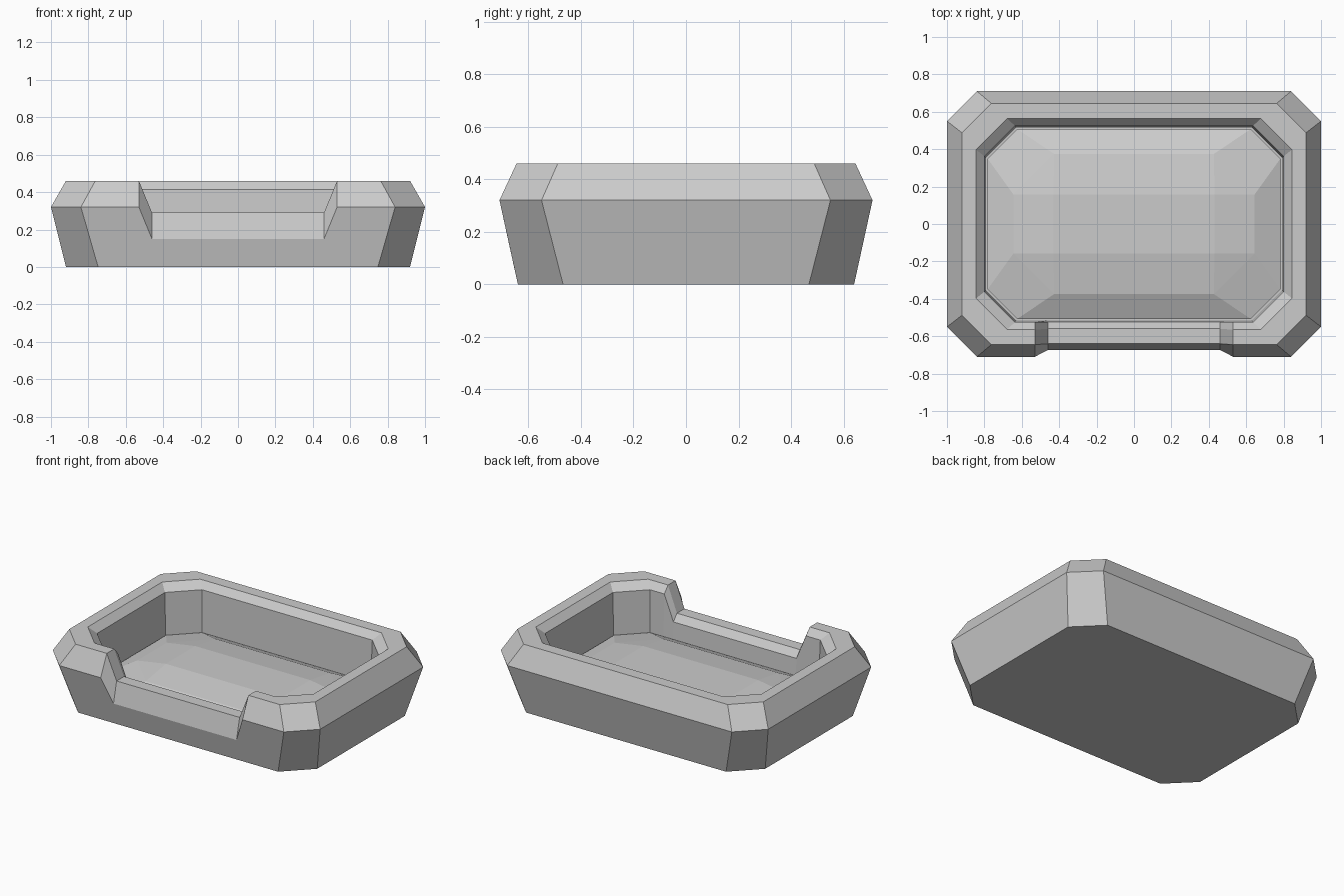
import bpy
import bmesh

if "Cube" in bpy.data.objects:
    bpy.data.objects.remove(bpy.data.objects["Cube"], do_unlink=True)

grey = bpy.data.materials.new("soft_grey")
grey.use_nodes = True
grey.diffuse_color = (0.6, 0.6, 0.6, 1)
grey.node_tree.nodes["Principled BSDF"].inputs["Base Color"].default_value = (0.6, 0.6, 0.6, 1)


def octagon(hx, hy, cut):
    """Counter-clockwise chamfered rectangle, starting at the front right-hand end."""
    quarter = [(hx - cut, hy), (hx, hy - cut)]
    (ax, ay), (bx, by) = quarter
    return [(ax, -ay), (bx, -by), (bx, by), (ax, ay),
            (-ax, ay), (-bx, by), (-bx, -by), (-ax, -ay)]


def bridge(bm, lower, upper):
    n = len(lower)
    for i in range(n):
        j = (i + 1) % n
        bm.faces.new((lower[i], lower[j], upper[j], upper[i]))


def finish(bm, name):
    bmesh.ops.recalc_face_normals(bm, faces=bm.faces)
    mesh = bpy.data.meshes.new(name)
    bm.to_mesh(mesh)
    bm.free()
    mesh.materials.append(grey)
    obj = bpy.data.objects.new(name, mesh)
    bpy.context.collection.objects.link(obj)
    return obj


# Bed wall: each ring is half width, half depth, corner cut, height,
# then the depth and height of the lowered front entrance
rings = [
    (0.92, 0.64, 0.172, 0.0, 0.64, 0.0),
    (1.0, 0.71, 0.16, 0.32, 0.673, 0.15),
    (0.92, 0.645, 0.157, 0.46, 0.64, 0.29),
    (0.845, 0.565, 0.167, 0.46, 0.56, 0.29),
    (0.80, 0.525, 0.163, 0.415, 0.523, 0.245),
    (0.79, 0.515, 0.16, 0.10, 0.515, 0.10),
]
notch_top, notch_bottom = 0.53, 0.46

bm = bmesh.new()
loops = []
for hx, hy, cut, z, entry_y, entry_z in rings:
    points = [(x, y, z) for x, y in octagon(hx, hy, cut)]
    points += [(-notch_top, -hy, z), (-notch_bottom, -entry_y, entry_z),
               (notch_bottom, -entry_y, entry_z), (notch_top, -hy, z)]
    loops.append([bm.verts.new(p) for p in points])
for lower, upper in zip(loops, loops[1:]):
    bridge(bm, lower, upper)
bm.faces.new(loops[0])
bm.faces.new(loops[-1])
finish(bm, "bed_wall")

# Cushion: skirt, edge and shoulder rings rising to a flat middle
bm = bmesh.new()
skirt = [bm.verts.new((x, y, 0.09)) for x, y in octagon(0.783, 0.508, 0.158)]
edge = [bm.verts.new((x, y, 0.135)) for x, y in octagon(0.783, 0.508, 0.158)]
shoulder = [bm.verts.new((x, y, 0.195)) for x, y in octagon(0.645, 0.375, 0.217)]
crown = [bm.verts.new((x, y, 0.23))
         for x, y in ((0.43, -0.157), (0.43, 0.157), (-0.43, 0.157), (-0.43, -0.157))]
bridge(bm, skirt, edge)
bridge(bm, edge, shoulder)
bm.faces.new(skirt)
bm.faces.new(crown)
for i in range(4):
    a, b, c = shoulder[2 * i], shoulder[2 * i + 1], shoulder[(2 * i + 2) % 8]
    bm.faces.new((a, b, crown[i]))
    bm.faces.new((b, c, crown[(i + 1) % 4], crown[i]) if i % 2 else (b, c, crown[i + 1], crown[i]))
finish(bm, "cushion")
